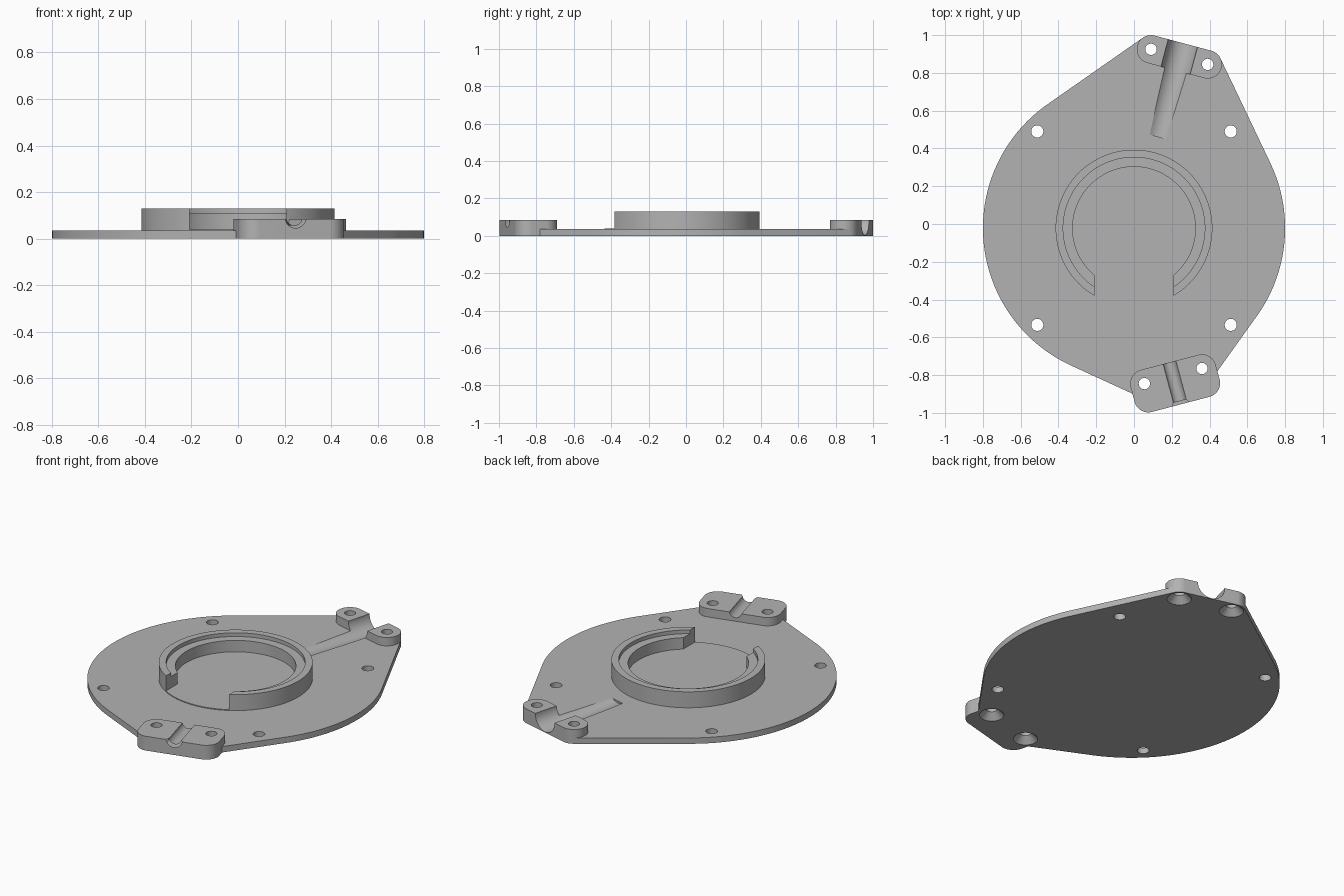
import bpy, bmesh
from math import cos, sin, pi, radians
from mathutils import Vector

if "Cube" in bpy.data.objects:
    bpy.data.objects.remove(bpy.data.objects["Cube"])

grey = bpy.data.materials.new("plain_grey")
grey.use_nodes = True
grey.diffuse_color = (0.45, 0.45, 0.45, 1)
grey.node_tree.nodes["Principled BSDF"].inputs["Base Color"].default_value = grey.diffuse_color


def add_object(name, bm):
    bmesh.ops.recalc_face_normals(bm, faces=bm.faces)
    mesh = bpy.data.meshes.new(name)
    bm.to_mesh(mesh)
    bm.free()
    mesh.materials.append(grey)
    obj = bpy.data.objects.new(name, mesh)
    bpy.context.collection.objects.link(obj)
    return obj


def half_hull(points):
    chain = []
    for p in points:
        while len(chain) > 1 and (chain[-1] - chain[-2]).cross(p - chain[-2]) <= 1e-9:
            chain.pop()
        chain.append(p)
    return chain[:-1]


def prism(name, circles, z0, z1, steps=128):
    """Upright solid whose outline wraps tightly around circles (x, y, radius)."""
    pts = [Vector((x + r * cos(2 * pi * i / steps), y + r * sin(2 * pi * i / steps)))
           for x, y, r in circles for i in range(steps)]
    pts.sort(key=lambda p: (p.x, p.y))
    outline = half_hull(pts) + half_hull(pts[::-1])
    bm = bmesh.new()
    face = bm.faces.new([bm.verts.new((p.x, p.y, z0)) for p in outline])
    top = bmesh.ops.extrude_face_region(bm, geom=[face])["geom"]
    bmesh.ops.translate(bm, vec=(0, 0, z1 - z0),
                        verts=[v for v in top if isinstance(v, bmesh.types.BMVert)])
    return add_object(name, bm)


def rod(start, end, r1, r2=None, segments=64):
    """Round or tapered cutter between two points."""
    a, b = Vector(start), Vector(end)
    matrix = (b - a).to_track_quat('Z', 'Y').to_matrix().to_4x4()
    matrix.translation = (a + b) / 2
    bm = bmesh.new()
    bmesh.ops.create_cone(bm, cap_ends=True, segments=segments, radius1=r1,
                          radius2=r1 if r2 is None else r2,
                          depth=(b - a).length, matrix=matrix)
    cutter = add_object("cutter", bm)
    cutter.hide_render = True
    return cutter


def cut(obj, cutters):
    for cutter in cutters:
        mod = obj.modifiers.new("cut", 'BOOLEAN')
        mod.operation, mod.solver, mod.object = 'DIFFERENCE', 'EXACT', cutter
        bpy.context.view_layer.update()
        graph = bpy.context.evaluated_depsgraph_get()
        mesh = bpy.data.meshes.new_from_object(obj.evaluated_get(graph))
        obj.modifiers.clear()
        obj.data = mesh


# Shared layout
T = 0.035            # plate thickness
H = 0.085            # clamp block height
CY = -0.022          # centre of the main disc
R = 0.075            # corner radius around the clamp screws
rear_screws = [(0.09, 0.925), (0.39, 0.845)]
front_screws = [(0.055, -0.845), (0.36, -0.765)]
out = Vector((sin(radians(15)), -cos(radians(15)), 0))

# Solid parts
rear_round = [(x, y, R) for x, y in rear_screws]
front_round = [(x, y, R) for x, y in front_screws]
outer_round = [(x + 0.08 * out.x, y + 0.08 * out.y, R) for x, y in front_screws]
base_plate = prism("base_plate", [(0, CY, 0.8)] + rear_round + front_round, 0, T)
rear_clamp = prism("rear_clamp_pads", rear_round, T - 0.005, H)
front_clamp = prism("front_clamp_block", front_round + outer_round, 0, H)
ring = prism("raised_ring", [(0, CY, 0.415)], 0.04, 0.13)
ring_floor = prism("ring_floor", [(0, CY, 0.415)], T - 0.005, 0.04)


# Countersunk clamp screw holes
def screw_holes(places):
    cutters = []
    for x, y in places:
        cutters.append(rod((x, y, -0.1), (x, y, 0.2), 0.03))
        cutters.append(rod((x, y, -0.002), (x, y, 0.038), 0.068, 0.029))
    return cutters


rear_holes, front_holes = screw_holes(rear_screws), screw_holes(front_screws)
bolt_holes = [rod((sx * 0.512, CY + sy * 0.512, -0.1), (sx * 0.512, CY + sy * 0.512, 0.1), 0.032)
              for sx in (-1, 1) for sy in (-1, 1)]

# Sloping rear cable channel, and front channel with a flared mouth
rear_channel = rod((0.127, 0.465, 0.102), (0.282, 1.044, 0.08), 0.08)
mouth = Vector((0.248, -0.957, 0.092))
front_channel = rod(mouth - 0.35 * out, mouth + 0.1 * out, 0.036)
front_flare = rod(mouth - 0.02 * out, mouth + 0.01 * out, 0.036, 0.054)

cut(base_plate, [front_clamp] + bolt_holes + rear_holes + front_holes + [rear_channel])
cut(rear_clamp, rear_holes + [rear_channel])
cut(front_clamp, front_holes + [front_channel, front_flare])

# Ring bore, ledge and front opening
bore = rod((0, CY, 0), (0, CY, 0.2), 0.325, segments=128)
ledge = rod((0, CY, 0.108), (0, CY, 0.2), 0.375, segments=128)
bm = bmesh.new()
bmesh.ops.create_cube(bm, size=1)
bmesh.ops.scale(bm, vec=(0.416, 0.5, 0.4), verts=bm.verts)
bmesh.ops.translate(bm, vec=(0, -0.4, 0.1), verts=bm.verts)
opening = add_object("cutter", bm)
cut(ring, [bore, ledge, opening])

# Clean up and shade
for obj in [o for o in bpy.data.objects if o.name.startswith("cutter")]:
    bpy.data.objects.remove(obj)
for obj in (base_plate, rear_clamp, front_clamp, ring, ring_floor):
    obj.data.shade_smooth()
    obj.data.set_sharp_from_angle(angle=radians(30))
